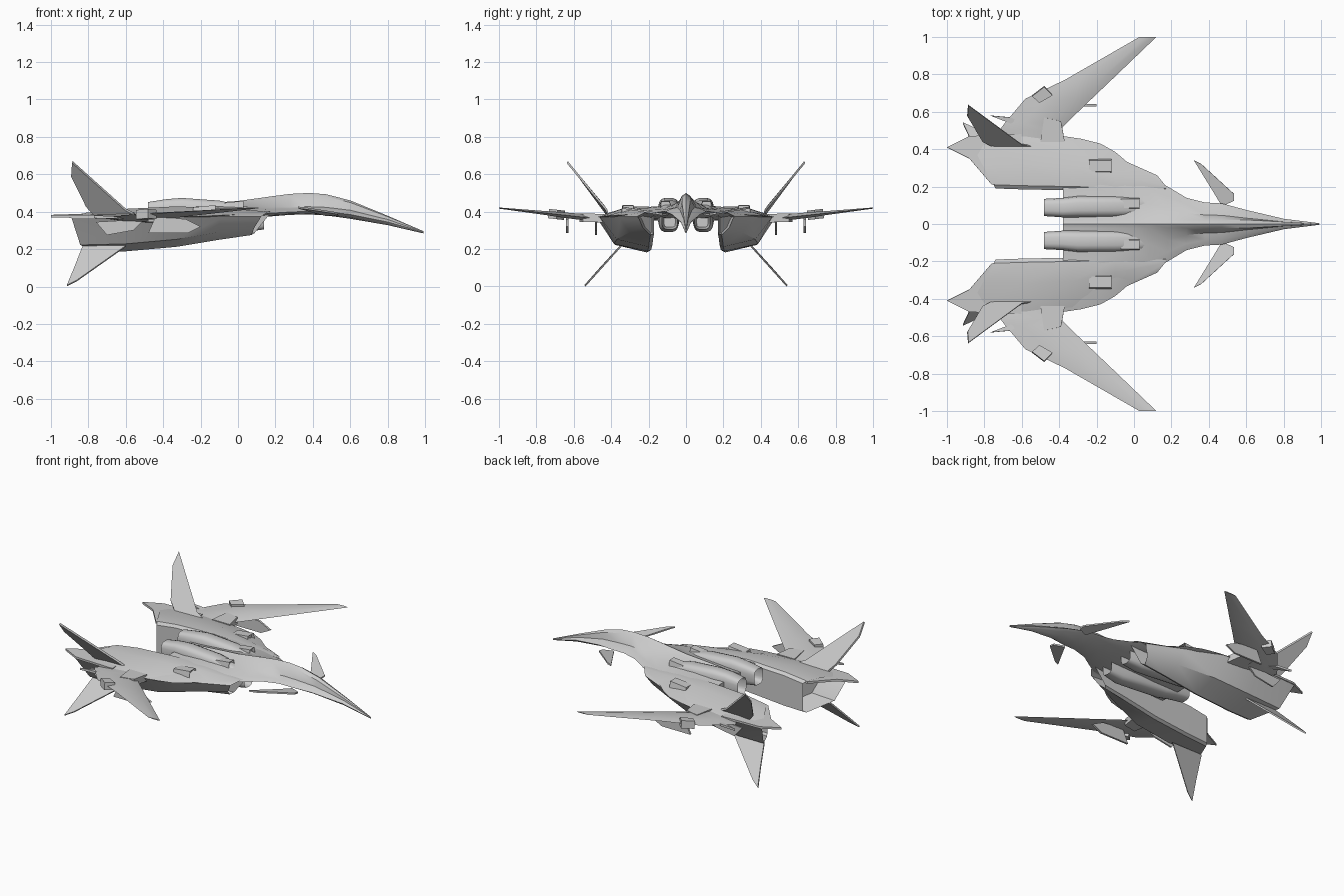
import bpy, bmesh, math
from mathutils import Vector

cube = bpy.data.objects.get("Cube")
if cube:
    bpy.data.objects.remove(cube, do_unlink=True)

grey = bpy.data.materials.new("hull_grey")
grey.use_nodes = True
grey.diffuse_color = (0.6, 0.6, 0.6, 1)
grey.node_tree.nodes["Principled BSDF"].inputs["Base Color"].default_value = (0.6, 0.6, 0.6, 1)


def finish(bm, name, mirror=True, angle=35):
    """Turn a bmesh into a shaded object, mirrored across the centre line."""
    bmesh.ops.recalc_face_normals(bm, faces=bm.faces)
    mesh = bpy.data.meshes.new(name)
    bm.to_mesh(mesh)
    bm.free()
    obj = bpy.data.objects.new(name, mesh)
    bpy.context.scene.collection.objects.link(obj)
    mesh.materials.append(grey)
    if mirror:
        mod = obj.modifiers.new("Mirror", "MIRROR")
        mod.use_axis = (False, True, False)
        mod.use_clip = False
        mod.use_mirror_merge = False
    bpy.ops.object.select_all(action="DESELECT")
    obj.select_set(True)
    bpy.context.view_layer.objects.active = obj
    bpy.ops.object.shade_smooth_by_angle(angle=math.radians(angle))
    return obj


def loft(name, rings, hollow=(0, 0), rim=0.012, mirror=True, angle=35):
    """Skin a list of rings; hollow gives the depth of the opening at each end."""
    bm = bmesh.new()
    rows = [[bm.verts.new(p) for p in ring] for ring in rings]
    count = len(rows[0])
    for a, b in zip(rows, rows[1:]):
        for i in range(count):
            j = (i + 1) % count
            bm.faces.new((a[i], a[j], b[j], b[i]))
    caps = [bm.faces.new(rows[0]), bm.faces.new(rows[-1])]
    bmesh.ops.recalc_face_normals(bm, faces=bm.faces)
    for cap, depth in zip(caps, hollow):
        if depth:
            bmesh.ops.inset_individual(bm, faces=[cap], thickness=rim)
            bmesh.ops.translate(bm, verts=cap.verts, vec=(depth, 0, 0))
    return finish(bm, name, mirror, angle)


def plate(name, points, thickness):
    """Thin panel extruded evenly to both sides of its outline."""
    pts = [Vector(p) for p in points]
    normal = (pts[1] - pts[0]).cross(pts[2] - pts[0]).normalized() * thickness / 2
    return loft(name, [[p - normal for p in pts], [p + normal for p in pts]])


# Blended fuselage: x, half width, top, edge height, bottom, shoulder fullness
stations = [
    (0.99, 0.004, 0.296, 0.29, 0.284, 0.4),
    (0.8, 0.028, 0.378, 0.345, 0.328, 0.4),
    (0.6, 0.075, 0.46, 0.385, 0.362, 0.3),
    (0.47, 0.11, 0.493, 0.4, 0.38, 0.25),
    (0.38, 0.115, 0.5, 0.402, 0.385, 0.25),
    (0.28, 0.14, 0.495, 0.398, 0.383, 0.28),
    (0.18, 0.2, 0.482, 0.392, 0.375, 0.35),
    (0.08, 0.255, 0.468, 0.387, 0.365, 0.45),
    (0, 0.3, 0.457, 0.385, 0.36, 0.55),
    (-0.1, 0.385, 0.45, 0.38, 0.355, 0.65),
    (-0.18, 0.43, 0.444, 0.376, 0.35, 0.75),
    (-0.28, 0.455, 0.436, 0.374, 0.35, 0.8),
    (-0.38, 0.47, 0.43, 0.372, 0.35, 0.85),
]


def body_ring(x, w, top, edge, bottom, full):
    rise, drop = top - edge, edge - bottom
    half = [(min(0.022, 0.4 * w), edge + rise * 0.85),
            (0.42 * w, edge + rise * full),
            (0.75 * w, edge + rise * full * 0.6),
            (w, edge),
            (0.7 * w, edge - drop * 0.7)]
    pts = [(0, top)] + half + [(0, bottom)] + [(-y, z) for y, z in reversed(half)]
    return [(x, y, z) for y, z in pts]


loft("fuselage", [body_ring(*s) for s in stations], mirror=False)


# Outer engine pods with swept inlets and slanted open nozzles
def pod_ring(x, inner, outer, top, edge, bottom, lean=0, slant=0):
    base = inner + (outer - inner) * 0.68
    pts = [(inner, top - 0.015), (inner + 0.02, top), (inner + (outer - inner) * 0.45, top),
           (outer, edge), (outer - 0.01, edge - 0.015),
           (base, bottom + 0.04), (inner + 0.02, bottom), (inner, bottom + 0.01)]
    return [(x + lean * (z - bottom) + slant * (y - inner), y, z) for y, z in pts]


loft("engine_pod", [
    pod_ring(0.08, 0.17, 0.26, 0.4, 0.375, 0.275, 0.8, -0.4),
    pod_ring(-0.1, 0.175, 0.36, 0.42, 0.375, 0.25),
    pod_ring(-0.33, 0.18, 0.46, 0.428, 0.372, 0.212),
    pod_ring(-0.6, 0.185, 0.48, 0.415, 0.372, 0.188),
    pod_ring(-0.74, 0.19, 0.465, 0.395, 0.37, 0.182, 0, -0.55),
], hollow=(-0.1, 0.16), rim=0.014)

# Pointed deck above the nozzle
plate("pod_tail_deck", [(-0.6, 0.22, 0.385), (-0.76, 0.21, 0.385), (-0.88, 0.35, 0.38),
                        (-1, 0.41, 0.376), (-0.88, 0.47, 0.374), (-0.6, 0.48, 0.374)], 0.014)


# Inner engines: rounded box tubes beside the spine
def tube_ring(x, inner, outer, bottom, top, sides=16):
    ring = []
    for i in range(sides):
        a = math.tau * (i + 0.5) / sides
        c, s = math.cos(a), math.sin(a)
        ring.append((x, (inner + outer) / 2 + math.copysign(abs(c) ** 0.6, c) * (outer - inner) / 2,
                     (bottom + top) / 2 + math.copysign(abs(s) ** 0.6, s) * (top - bottom) / 2))
    return ring


loft("inner_engine", [
    tube_ring(0.14, 0.045, 0.13, 0.305, 0.4),
    tube_ring(0.04, 0.04, 0.145, 0.29, 0.43),
    tube_ring(-0.1, 0.035, 0.15, 0.3, 0.46),
    tube_ring(-0.3, 0.035, 0.15, 0.315, 0.474),
    tube_ring(-0.38, 0.035, 0.14, 0.33, 0.468),
    tube_ring(-0.48, 0.042, 0.135, 0.345, 0.452),
], hollow=(-0.1, 0.1))


# Raised scoops on the upper deck
def scoop(name, x, y, z, length, width, height):
    def ring(px, w, h):
        return [(px, y - w, z - 0.02), (px, y + w, z - 0.02),
                (px, y + w * 0.8, z + h), (px, y - w * 0.8, z + h)]
    loft(name, [ring(x, width / 2, height), ring(x - length, width / 2, height * 0.4)],
         hollow=(-0.02, 0), rim=0.004)


scoop("outer_scoop", -0.12, 0.31, 0.415, 0.12, 0.075, 0.02)
scoop("inner_scoop", 0.03, 0.11, 0.44, 0.1, 0.06, 0.018)


# Forward swept wings: span, leading x, trailing x, thickness
def wing_ring(y, lead, trail, thick):
    z = 0.36 + (y - 0.45) * 0.108
    shape = [(0, 0), (0.25, 1), (0.7, 0.7), (1, 0), (0.7, -0.7), (0.25, -1)]
    return [(lead + (trail - lead) * f, y, z + h * thick / 2) for f, h in shape]


loft("swept_wing", [wing_ring(*s) for s in [
    (0.43, -0.4, -0.68, 0.036), (0.5, -0.4, -0.72, 0.036), (0.54, -0.36, -0.69, 0.034),
    (0.67, -0.225, -0.58, 0.028), (0.77, -0.12, -0.37, 0.02), (1, 0.12, 0.03, 0.006)]])
plate("wing_root_fairing", [(-0.37, 0.44, 0.365), (-0.39, 0.55, 0.368),
                            (-0.48, 0.57, 0.368), (-0.5, 0.44, 0.365)], 0.045)

# Hinge block, pylon and small root blades on the wing
plate("wing_hinge_block", [(-0.545, 0.685, 0.384), (-0.48, 0.735, 0.39),
                           (-0.435, 0.69, 0.385), (-0.505, 0.65, 0.38)], 0.05)
plate("wing_pylon", [(-0.48, 0.635, 0.285), (-0.27, 0.635, 0.285), (-0.2, 0.635, 0.32),
                     (-0.28, 0.635, 0.36), (-0.44, 0.635, 0.375)], 0.013)
plate("root_pylon", [(-0.76, 0.482, 0.345), (-0.7, 0.482, 0.275),
                     (-0.56, 0.482, 0.3), (-0.5, 0.482, 0.36)], 0.01)
plate("root_blade", [(-0.77, 0.58, 0.372), (-0.66, 0.57, 0.37), (-0.56, 0.525, 0.366),
                     (-0.64, 0.53, 0.366)], 0.014)

# Canted tail fins above and below
plate("upper_fin", [(-0.53, 0.415, 0.375), (-0.6, 0.425, 0.41), (-0.885, 0.635, 0.665),
                    (-0.89, 0.575, 0.592), (-0.81, 0.44, 0.43), (-0.76, 0.415, 0.375)], 0.012)
plate("lower_fin", [(-0.6, 0.35, 0.215), (-0.83, 0.35, 0.215), (-0.875, 0.455, 0.1),
                    (-0.915, 0.54, 0.004), (-0.86, 0.515, 0.032)], 0.01)

# Swept back canards near the neck
plate("canard", [(0.535, 0.125, 0.386), (0.535, 0.16, 0.391), (0.36, 0.32, 0.418),
                 (0.32, 0.34, 0.422), (0.425, 0.17, 0.393), (0.47, 0.095, 0.382)], 0.01)
